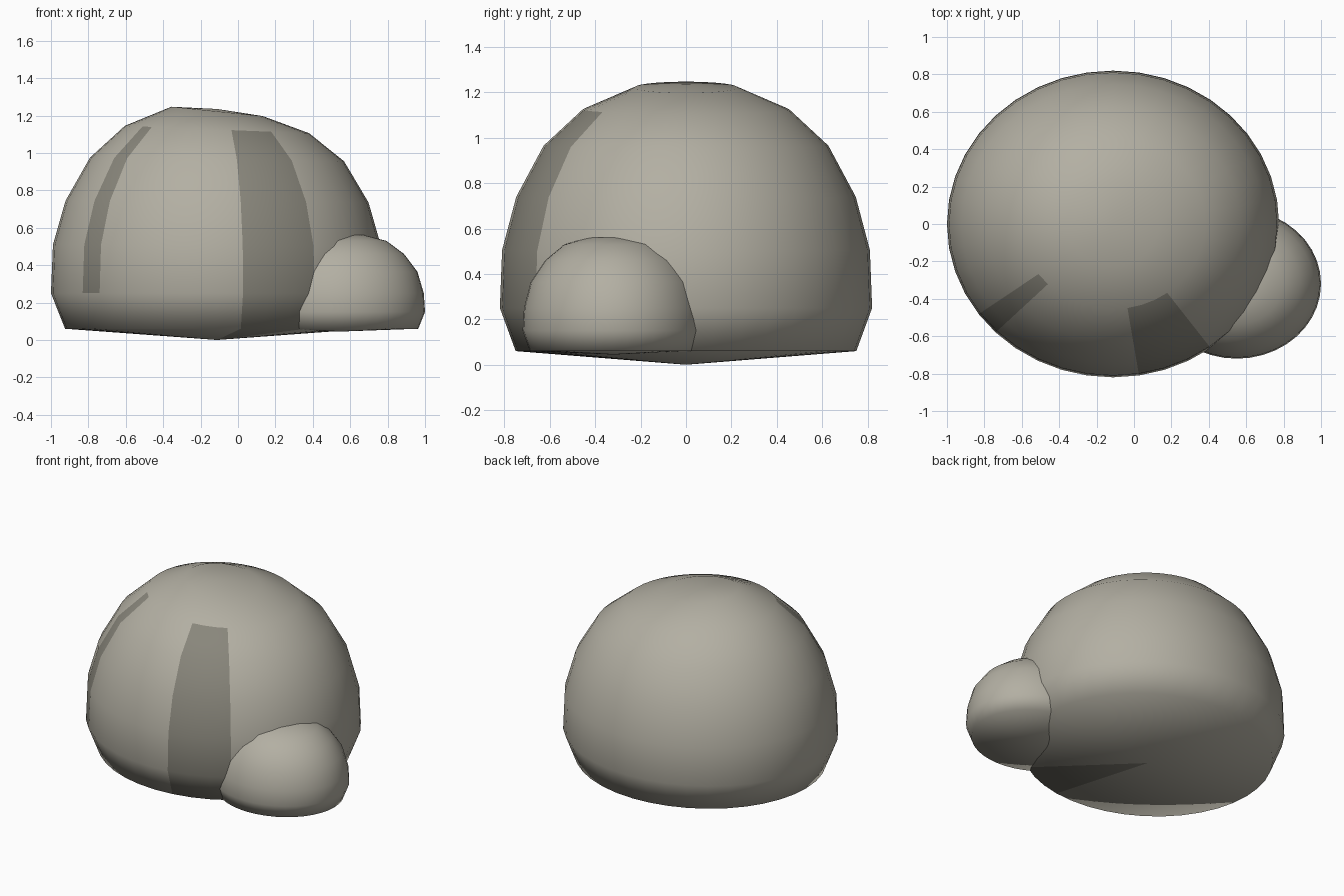
import bpy
import bmesh
from math import cos, sin, tau

if "Cube" in bpy.data.objects:
    bpy.data.objects.remove(bpy.data.objects["Cube"])

SEGMENTS = 40


def material(name, rgb):
    m = bpy.data.materials.new(name)
    m.diffuse_color = (*rgb, 1)
    m.use_nodes = True
    m.node_tree.nodes["Principled BSDF"].inputs["Base Color"].default_value = m.diffuse_color
    return m


stone = material("warm grey stone", (0.45, 0.43, 0.365))
dark = material("dark stone band", (0.25, 0.24, 0.20))


def boulder(name, centre, size, rings, bottom, top, marked):
    """Stack of tilted elliptical rings closed by a fan below and above.
    rings: (height, radius factor, sideways tilt); marked(band, segment) -> dark."""
    bm = bmesh.new()
    cx, cy = centre
    rx, ry = size
    loops = []
    for z, r, tilt in rings:
        loops.append([bm.verts.new((cx + rx * r * cos(tau * i / SEGMENTS),
                                    cy + ry * r * sin(tau * i / SEGMENTS),
                                    z + tilt * cos(tau * i / SEGMENTS)))
                      for i in range(SEGMENTS)])
    low = bm.verts.new((cx, cy, bottom))
    high = bm.verts.new((cx, cy, top))
    for i in range(SEGMENTS):
        j = (i + 1) % SEGMENTS
        # band 0 is the underside, the following bands climb the wall
        faces = [bm.faces.new((low, loops[0][j], loops[0][i]))]
        for a, b in zip(loops, loops[1:]):
            faces.append(bm.faces.new((a[i], a[j], b[j], b[i])))
        faces.append(bm.faces.new((loops[-1][i], loops[-1][j], high)))
        for band, f in enumerate(faces):
            f.smooth = True
            f.material_index = 1 if marked(band, i) else 0
    mesh = bpy.data.meshes.new(name)
    bm.to_mesh(mesh)
    bm.free()
    mesh.materials.append(stone)
    mesh.materials.append(dark)
    obj = bpy.data.objects.new(name, mesh)
    bpy.context.collection.objects.link(obj)
    return obj


def bands(band, seg):
    # wide band from the underside up the front, and a narrow one on the left
    wide = 31 <= seg <= 33 and band <= 5
    narrow = seg == 24 and 2 <= band <= 5
    return wide or narrow


# Large boulder
boulder("large_boulder", (-0.112, 0), (0.888, 0.82),
        [(0.06, 0.915, 0), (0.25, 1.0, 0), (0.505, 0.988, -0.005),
         (0.74, 0.912, -0.005), (0.965, 0.765, -0.01),
         (1.125, 0.555, -0.02), (1.222, 0.275, -0.025)],
        0.0, 1.235, bands)

# Small boulder leaning against its front right
boulder("small_boulder", (0.55, -0.32), (0.45, 0.40),
        [(0.06, 0.92, 0), (0.15, 1.0, 0), (0.25, 0.985, 0),
         (0.365, 0.91, 0), (0.46, 0.75, 0), (0.53, 0.54, 0),
         (0.56, 0.28, 0)],
        0.045, 0.57, lambda band, seg: False)
